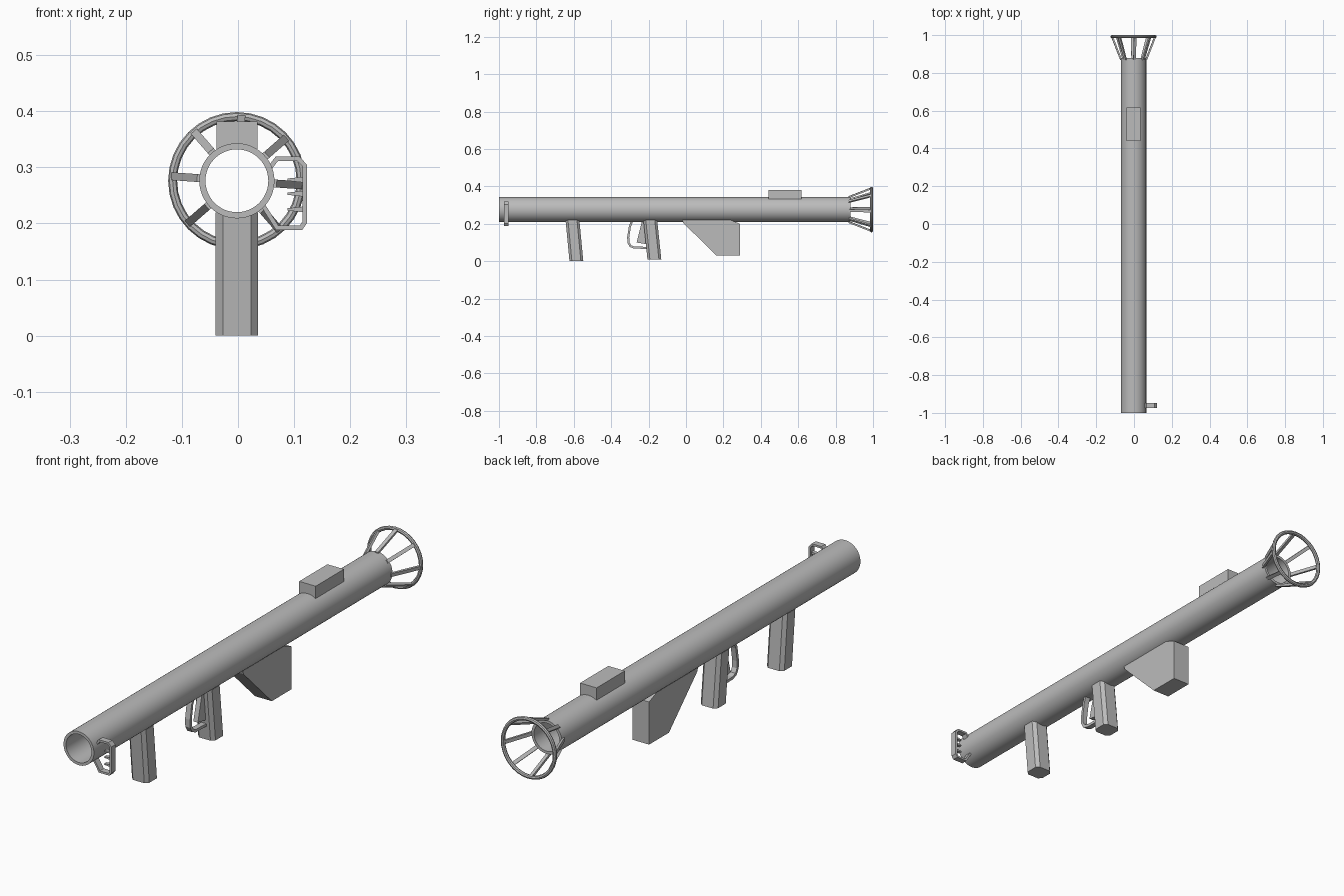
import bpy, bmesh, math
from mathutils import Vector, Matrix

if "Cube" in bpy.data.objects:
    bpy.data.objects.remove(bpy.data.objects["Cube"])

CX, CZ = -0.002, 0.276          # tube axis
R_OUT, R_IN = 0.067, 0.056

grey = bpy.data.materials.new("plain grey")
grey.use_nodes = True
grey.diffuse_color = (0.5, 0.5, 0.5, 1)
grey.node_tree.nodes["Principled BSDF"].inputs["Base Color"].default_value = (0.5, 0.5, 0.5, 1)


def finish(name, bm, smooth=False):
    bmesh.ops.recalc_face_normals(bm, faces=bm.faces)
    mesh = bpy.data.meshes.new(name)
    bm.to_mesh(mesh)
    bm.free()
    obj = bpy.data.objects.new(name, mesh)
    bpy.context.collection.objects.link(obj)
    mesh.materials.append(grey)
    if smooth:
        bpy.ops.object.select_all(action="DESELECT")
        obj.select_set(True)
        bpy.context.view_layer.objects.active = obj
        bpy.ops.object.shade_smooth_by_angle(angle=math.radians(30))
    return obj


def loft(name, loops, closed=False, smooth=False):
    """Bridge equal rings of points; cap the ends unless closed."""
    bm = bmesh.new()
    rings = [[bm.verts.new(p) for p in loop] for loop in loops]
    n = len(rings[0])
    pairs = list(zip(rings, rings[1:]))
    if closed:
        pairs.append((rings[-1], rings[0]))
    else:
        bm.faces.new(rings[0])
        bm.faces.new(rings[-1])
    for a, b in pairs:
        for i in range(n):
            j = (i + 1) % n
            bm.faces.new((a[i], a[j], b[j], b[i]))
    return finish(name, bm, smooth)


def prism_x(name, outline, half):
    """Extrude a (y, z) outline sideways about the tube axis."""
    return loft(name, [[(CX + s * half, y, z) for y, z in outline] for s in (-1, 1)])


def prism_y(name, outline, y0, y1):
    """Extrude an (x, z) outline along the tube."""
    return loft(name, [[(x, y, z) for x, z in outline] for y in (y0, y1)])


def strip(path, width):
    """Outline of a bent bar of even width with mitred corners."""
    pts = [Vector(p) for p in path]
    left, right = [], []
    for i, p in enumerate(pts):
        d0 = (p - pts[i - 1]).normalized() if i else (pts[1] - p).normalized()
        d1 = (pts[i + 1] - p).normalized() if i < len(pts) - 1 else d0
        n0, n1 = Vector((-d0.y, d0.x)), Vector((-d1.y, d1.x))
        m = (n0 + n1).normalized()
        off = m * (width / 2 / m.dot(n0))
        left.append(p + off)
        right.append(p - off)
    return [tuple(p) for p in left + right[::-1]]


def circle_y(radius, y, n):
    return [(CX + radius * math.cos(2 * math.pi * i / n), y,
             CZ + radius * math.sin(2 * math.pi * i / n)) for i in range(n)]


# Open launch tube
loft("tube", [circle_y(r, y, 48) for r, y in
              ((R_OUT, -1), (R_OUT, 0.88), (R_IN, 0.88), (R_IN, -1))], closed=True, smooth=True)

# Flared rear guard: hoop and slanted spokes
MAJOR, MINOR, HOOP_Y = 0.1145, 0.008, 0.992
hoop = []
for k in range(8):
    a = math.pi / 4 * k
    hoop.append(circle_y(MAJOR + MINOR * math.cos(a), HOOP_Y + MINOR * math.sin(a), 32))
loft("rear_hoop", hoop, closed=True, smooth=True)

for k in range(8):
    spin = Matrix.Rotation(math.radians(45 * k + 4), 3, "Y")
    ends = []
    for r, y in ((R_OUT - 0.001, 0.868), (MAJOR, HOOP_Y)):
        section = [(r - 0.005, y, -0.007), (r + 0.005, y, -0.007),
                   (r + 0.005, y, 0.007), (r - 0.005, y, 0.007)]
        ends.append([spin @ Vector(p) + Vector((CX, 0, CZ)) for p in section])
    loft(f"rear_spoke_{k + 1}", ends)


# Slanted grips with chamfered corners
def octagon(y, z, hx=0.038, hy=0.037, c=0.013):
    pts = []
    for sx, sy in ((1, 1), (-1, 1), (-1, -1), (1, -1)):
        corner = [(sx * hx, sy * (hy - c)), (sx * (hx - c), sy * hy)]
        pts += corner if sx == sy else corner[::-1]
    return [(CX + px, y + py, z) for px, py in pts]


for name, top_y, low_y, low_z in (("front_grip", -0.607, -0.586, 0.0),
                                  ("trigger_grip", -0.191, -0.169, 0.01)):
    loft(name, [octagon(low_y, low_z), octagon(top_y, 0.2195)])

# Trigger and its guard
prism_x("trigger", [(-0.235, 0.217), (-0.215, 0.217), (-0.205, 0.09), (-0.264, 0.1)], 0.01)
guard_path = [(-0.288, 0.217), (-0.3, 0.185), (-0.309, 0.13), (-0.308, 0.1),
              (-0.297, 0.081), (-0.278, 0.073), (-0.195, 0.071)]
prism_x("trigger_guard", strip(guard_path, 0.011), 0.011)

# Wedge-shaped box under the tube
prism_x("lower_box", [(-0.02, 0.2195), (-0.015, 0.205), (0.163, 0.03), (0.288, 0.03),
                      (0.288, 0.2), (0.24, 0.2195)], 0.037)

# Block on top of the tube
prism_x("top_box", [(0.44, 0.333), (0.618, 0.333), (0.618, 0.382), (0.44, 0.382)], 0.0365)

# Side sight: bent frame with pointed teeth
frame_path = [(0.056, 0.298), (0.069, 0.315), (0.108, 0.315), (0.119, 0.303),
              (0.119, 0.202), (0.112, 0.192), (0.07, 0.192), (0.046, 0.23)]
prism_y("sight_frame", strip(frame_path, 0.008), -0.973, -0.948)
for k, z in enumerate((0.278, 0.253, 0.225)):
    tooth = [(0.116, z - 0.005), (0.116, z + 0.005), (0.088, z + 0.002), (0.088, z - 0.002)]
    prism_y(f"sight_tooth_{k + 1}", tooth, -0.968, -0.953)
